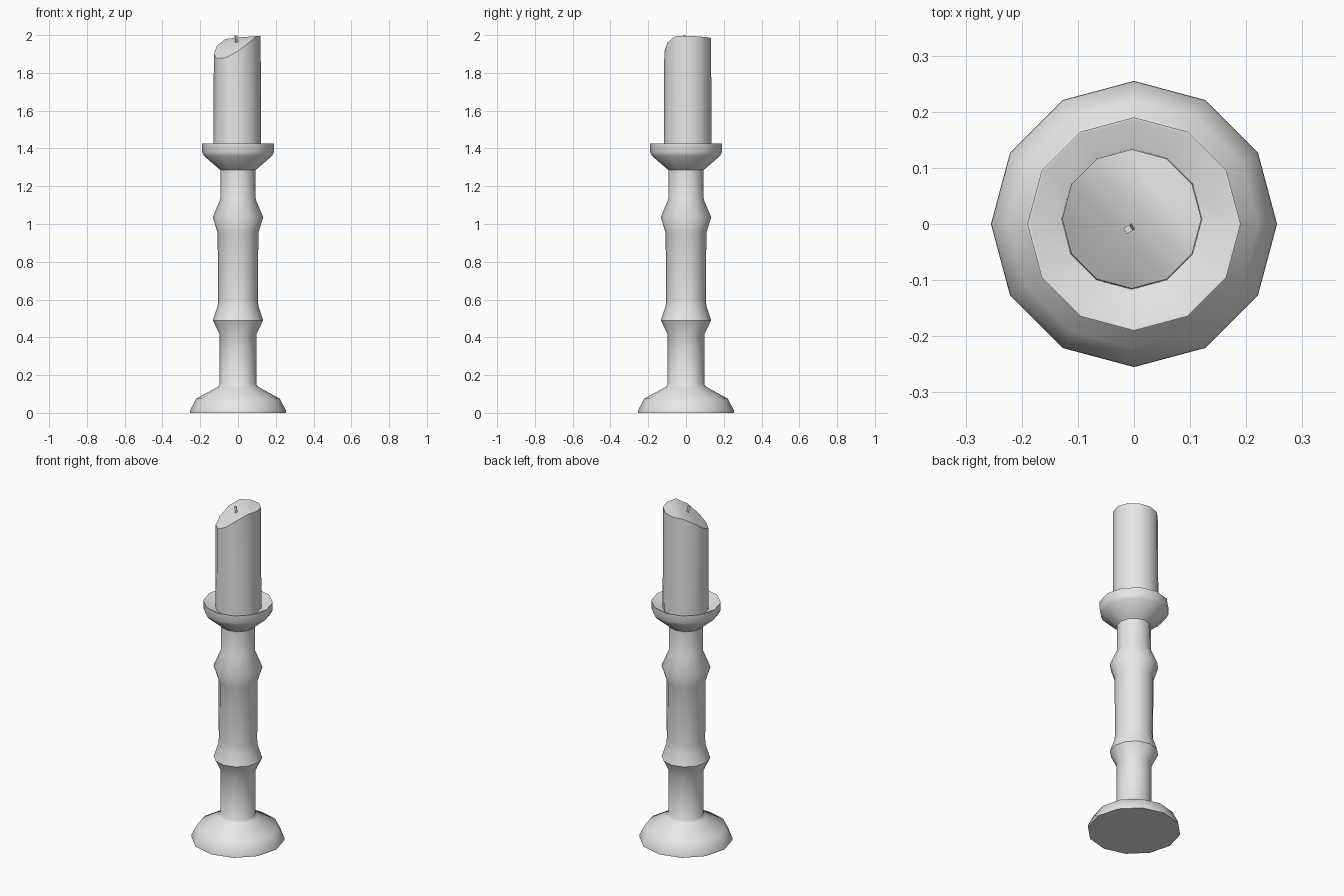
import bpy, bmesh, math
from mathutils import Matrix

cube = bpy.data.objects.get("Cube")
if cube:
    bpy.data.objects.remove(cube)

SIDES = 12
grey = bpy.data.materials.new("plain grey")
grey.use_nodes = True
grey.diffuse_color = (0.8, 0.8, 0.8, 1)
grey.node_tree.nodes["Principled BSDF"].inputs["Base Color"].default_value = (0.8, 0.8, 0.8, 1)


def finish(name, bm, angle=40):
    bmesh.ops.recalc_face_normals(bm, faces=bm.faces)
    mesh = bpy.data.meshes.new(name)
    bm.to_mesh(mesh)
    bm.free()
    mesh.materials.append(grey)
    obj = bpy.data.objects.new(name, mesh)
    bpy.context.collection.objects.link(obj)
    bpy.ops.object.select_all(action='DESELECT')
    obj.select_set(True)
    bpy.context.view_layer.objects.active = obj
    bpy.ops.object.shade_smooth_by_angle(angle=math.radians(angle))
    return obj


def ring(bm, radius, height, cx=0, cy=0):
    """One loop of vertices; height is a number or a function of x and y."""
    verts = []
    for i in range(SIDES):
        a = math.tau * i / SIDES
        x, y = cx + radius * math.cos(a), cy + radius * math.sin(a)
        verts.append(bm.verts.new((x, y, height(x, y) if callable(height) else height)))
    return verts


def bridge(bm, low, high):
    for i in range(SIDES):
        j = (i + 1) % SIDES
        bm.faces.new((low[i], low[j], high[j], high[i]))


# Turned holder: foot, stem with two collars, and the dished cup
profile = [(0.255, 0), (0.254, 0.012), (0.222, 0.075), (0.107, 0.138), (0.097, 0.152),
           (0.097, 0.415), (0.133, 0.49), (0.108, 0.565), (0.105, 0.60),
           (0.108, 0.955), (0.134, 1.035), (0.094, 1.13), (0.093, 1.285),
           (0.108, 1.298), (0.18, 1.36), (0.19, 1.38), (0.19, 1.425),
           (0.185, 1.425), (0.12, 1.385)]
bm = bmesh.new()
rings = [ring(bm, r, z) for r, z in profile]
for low, high in zip(rings, rings[1:]):
    bridge(bm, low, high)
bm.faces.new(rings[0])
bm.faces.new(rings[-1])
finish("candle_holder", bm)


# Candle with a melted top that slopes down to the front right
CX, CY, RADIUS = -0.004, 0.009, 0.124
CREASE = 0.04


def melted_height(x, y):
    across, along = (x + y) / math.sqrt(2), (x - y) / math.sqrt(2)
    drop = max(0, CREASE - across)
    return 1.991 + 0.07 * along - 0.55 * drop - 0.3 * max(0, drop - 0.07)


bm = bmesh.new()
bottom = ring(bm, RADIUS + 0.002, 1.375, CX, CY)
top = ring(bm, RADIUS, melted_height, CX, CY)
bridge(bm, bottom, top)
bm.faces.new(bottom)
cap = bm.faces.new(top)
# Split the top along the crease, then round off the sloping side
bm.normal_update()
start, end = top[4], top[11]
slope, _ = bmesh.utils.face_split(cap, start, end)
for face in [f for f in bm.faces if start in f.verts and end in f.verts]:
    poked = bmesh.ops.poke(bm, faces=[face])
    for v in poked["verts"]:
        v.co.z = melted_height(v.co.x, v.co.y)
finish("candle", bm)

# Wick
bm = bmesh.new()
bmesh.ops.create_cube(bm, size=1, matrix=(
    Matrix.Translation((-0.008, -0.008, 1.975)) @ Matrix.Rotation(math.radians(30), 4, 'Z')
    @ Matrix.Rotation(math.radians(-8), 4, 'Y') @ Matrix.Diagonal((0.012, 0.012, 0.045, 1))))
finish("wick", bm, 30)
